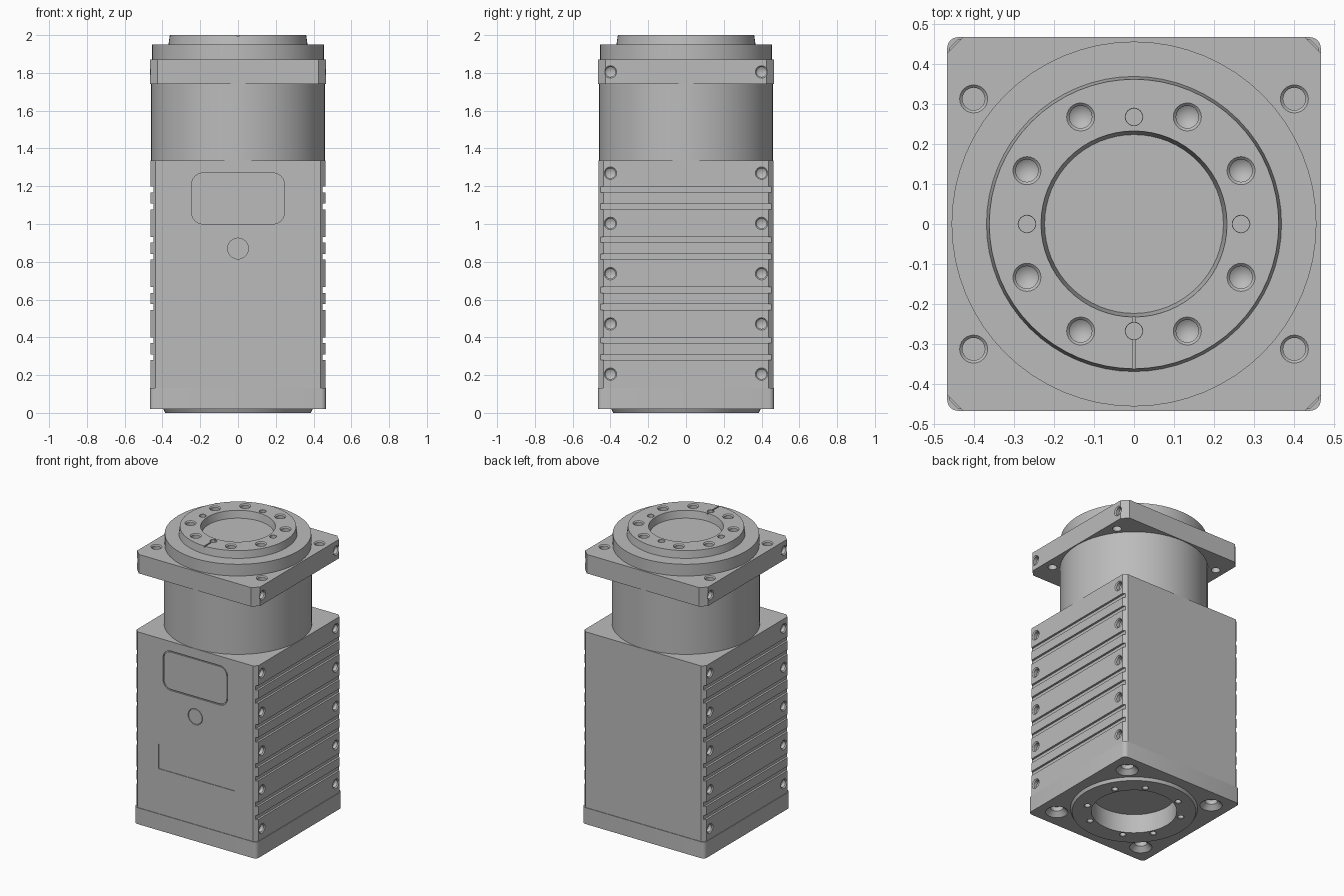
import bpy, bmesh, math
from mathutils import Matrix, Vector

if "Cube" in bpy.data.objects:
    bpy.data.objects.remove(bpy.data.objects["Cube"])

grey = bpy.data.materials.new("machined grey")
grey.use_nodes = True
colour = (0.5, 0.5, 0.5, 1)
grey.diffuse_color = colour
grey.node_tree.nodes["Principled BSDF"].inputs["Base Color"].default_value = colour


def lathe(bm, profile, matrix=Matrix(), seg=24):
    """Revolve (radius, height) points that start and end on the axis."""
    rings = []
    for r, z in profile:
        n = 1 if r == 0 else seg
        rings.append([bm.verts.new(matrix @ Vector((r * math.cos(math.tau * i / seg),
                                                    r * math.sin(math.tau * i / seg), z)))
                      for i in range(n)])
    for a, b in zip(rings, rings[1:]):
        for i in range(seg):
            j = (i + 1) % seg
            if len(a) == 1:
                bm.faces.new((a[0], b[j], b[i]))
            elif len(b) == 1:
                bm.faces.new((a[i], a[j], b[0]))
            else:
                bm.faces.new((a[i], a[j], b[j], b[i]))


def prism(bm, outline, low, high, matrix=Matrix()):
    """Extrude a flat outline between two heights."""
    a = [bm.verts.new(matrix @ Vector((x, y, low))) for x, y in outline]
    b = [bm.verts.new(matrix @ Vector((x, y, high))) for x, y in outline]
    bm.faces.new(a[::-1])
    bm.faces.new(b)
    for i in range(len(a)):
        j = (i + 1) % len(a)
        bm.faces.new((a[i], a[j], b[j], b[i]))


def rounded(w, h, r, steps=1, cx=0, cy=0):
    """Rectangle outline with rounded corners, or chamfered when steps is 1."""
    pts = []
    for k, (sx, sy) in enumerate(((1, 1), (-1, 1), (-1, -1), (1, -1))):
        for i in range(steps + 1):
            t = math.pi / 2 * (k + i / steps)
            pts.append((cx + sx * (w - r) + r * math.cos(t), cy + sy * (h - r) + r * math.sin(t)))
    return pts


def rect(x0, x1, y0, y1):
    return [(x0, y0), (x1, y0), (x1, y1), (x0, y1)]


def finish(name, bm):
    bmesh.ops.recalc_face_normals(bm, faces=bm.faces)
    mesh = bpy.data.meshes.new(name)
    bm.to_mesh(mesh)
    bm.free()
    mesh.materials.append(grey)
    ob = bpy.data.objects.new(name, mesh)
    bpy.context.collection.objects.link(ob)
    return ob


def activate(ob):
    bpy.ops.object.select_all(action='DESELECT')
    ob.select_set(True)
    bpy.context.view_layer.objects.active = ob


def cut(bm, *targets):
    cutter = finish("cutter", bm)
    cutter.hide_render = True
    for ob in targets:
        activate(ob)
        mod = ob.modifiers.new("cut", 'BOOLEAN')
        mod.operation, mod.solver, mod.object = 'DIFFERENCE', 'EXACT', cutter
        bpy.ops.object.modifier_apply(modifier=mod.name)
    bpy.data.objects.remove(cutter)


def drill(bm, r, depth, at, turn=Matrix(), tip=0.015, lip=0.007):
    """Hole cutter with a chamfered lip and a pointed end."""
    inner = r - lip
    lathe(bm, [(0, -depth - tip), (inner, -depth), (inner, -lip), (r, 0), (r, 0.01), (0, 0.01)],
          Matrix.Translation(at) @ turn)


FRONT = Matrix.Rotation(math.pi / 2, 4, 'X')
DOWN = Matrix.Rotation(math.pi, 4, 'X')
SIGNS = [(sx, sy) for sx in (-1, 1) for sy in (-1, 1)]
bolts = [(sx * a, sy * b) for sx, sy in SIGNS for a, b in ((0.133, 0.267), (0.267, 0.133))]
EDGE = 0.462

# Main housing
bm = bmesh.new()
prism(bm, rounded(EDGE, EDGE, 0.024), 0.13, 1.335)
housing = finish("housing", bm)

# Cooling grooves and side bolt holes
bm = bmesh.new()
for side in (-1, 1):
    turn = Matrix.Rotation(side * math.pi / 2, 4, 'Y')
    for row in range(5):
        z = 0.205 + row * 0.266
        for y in (-0.4, 0.4):
            drill(bm, 0.033, 0.03, (side * EDGE, y, z), turn)
        if row < 4:
            for low in (z + 0.075, z + 0.165):
                prism(bm, rect(side * 0.448 - 0.0, side * 0.5, -0.6, 0.6), low, low + 0.03)

# Front pockets
pocket = FRONT
prism(bm, rounded(0.245, 0.135, 0.06, 6, 0, 1.135), EDGE - 0.008, 0.5, pocket)
lathe(bm, [(0, EDGE - 0.008), (0.055, EDGE - 0.008), (0.055, 0.5), (0, 0.5)],
      Matrix.Translation((0, 0, 0.87)) @ FRONT, 32)
prism(bm, rect(-0.28, 0.3, 0.44, 0.61), EDGE - 0.004, 0.5, pocket)
cut(bm, housing)

# Cover and plug sitting flush in the pockets
bm = bmesh.new()
prism(bm, rounded(0.238, 0.128, 0.053, 6, 0, 1.135), EDGE - 0.01, EDGE - 0.001, FRONT)
cover = finish("front_cover", bm)
bm = bmesh.new()
lathe(bm, [(0, EDGE - 0.01), (0.051, EDGE - 0.01), (0.051, EDGE - 0.001), (0, EDGE - 0.001)],
      Matrix.Translation((0, 0, 0.87)) @ FRONT, 32)
plug = finish("front_plug", bm)

# Base cap and the locating ring beneath it
bm = bmesh.new()
prism(bm, rounded(0.466, 0.466, 0.027, 4), 0.02, 0.132)
base_cap = finish("base_cap", bm)
bm = bmesh.new()
lathe(bm, [(0, 0), (0.385, 0), (0.395, 0.02), (0.395, 0.025), (0, 0.025)], seg=64)
base_ring = finish("base_ring", bm)

bm = bmesh.new()
lathe(bm, [(0, -0.1), (0.265, -0.1), (0.265, 0.2), (0, 0.2)], seg=64)
for x, y in bolts:
    drill(bm, 0.022, 0.06, (x, y, 0), DOWN, lip=0.003)
cut(bm, base_cap, base_ring)
bm = bmesh.new()
for sx, sy in SIGNS:
    drill(bm, 0.07, 0.06, (sx * 0.34, sy * 0.34, 0.02), DOWN, lip=0.03)
cut(bm, base_cap)

# Round neck
bm = bmesh.new()
lathe(bm, [(0, 1.32), (0.46, 1.32), (0.46, 1.75), (0, 1.75)], seg=64)
neck = finish("neck", bm)

# Square mounting flange
bm = bmesh.new()
prism(bm, rounded(0.466, 0.466, 0.04), 1.74, 1.87)
flange = finish("mounting_flange", bm)
bm = bmesh.new()
for sx, sy in SIGNS:
    drill(bm, 0.035, 0.2, (sx * 0.4, sy * 0.312, 1.87))
    drill(bm, 0.033, 0.03, (sx * 0.466, sy * 0.4, 1.805), Matrix.Rotation(sx * math.pi / 2, 4, 'Y'))
cut(bm, flange)

# Output disc with a raised, recessed ring
bm = bmesh.new()
lathe(bm, [(0, 1.86), (0.455, 1.86), (0.455, 1.95), (0.368, 1.95), (0.361, 2.0),
           (0.232, 2.0), (0.223, 1.95), (0, 1.95)], seg=64)
output = finish("output_disc", bm)
bm = bmesh.new()
for x, y in bolts:
    drill(bm, 0.035, 0.03, (x, y, 2.0), tip=0.02)
for x, y in ((0, 0.267), (0, -0.267), (0.267, 0), (-0.267, 0)):
    drill(bm, 0.022, 0.03, (x, y, 2.0), tip=0, lip=0.001)
cut(bm, output)
# Alignment mark
bm = bmesh.new()
prism(bm, rect(-0.004, 0.004, -0.4, -0.2), 1.992, 2.1)
cut(bm, output)

for ob in (housing, cover, plug, base_cap, base_ring, neck, flange, output):
    activate(ob)
    bpy.ops.object.shade_smooth_by_angle(angle=math.radians(25))
